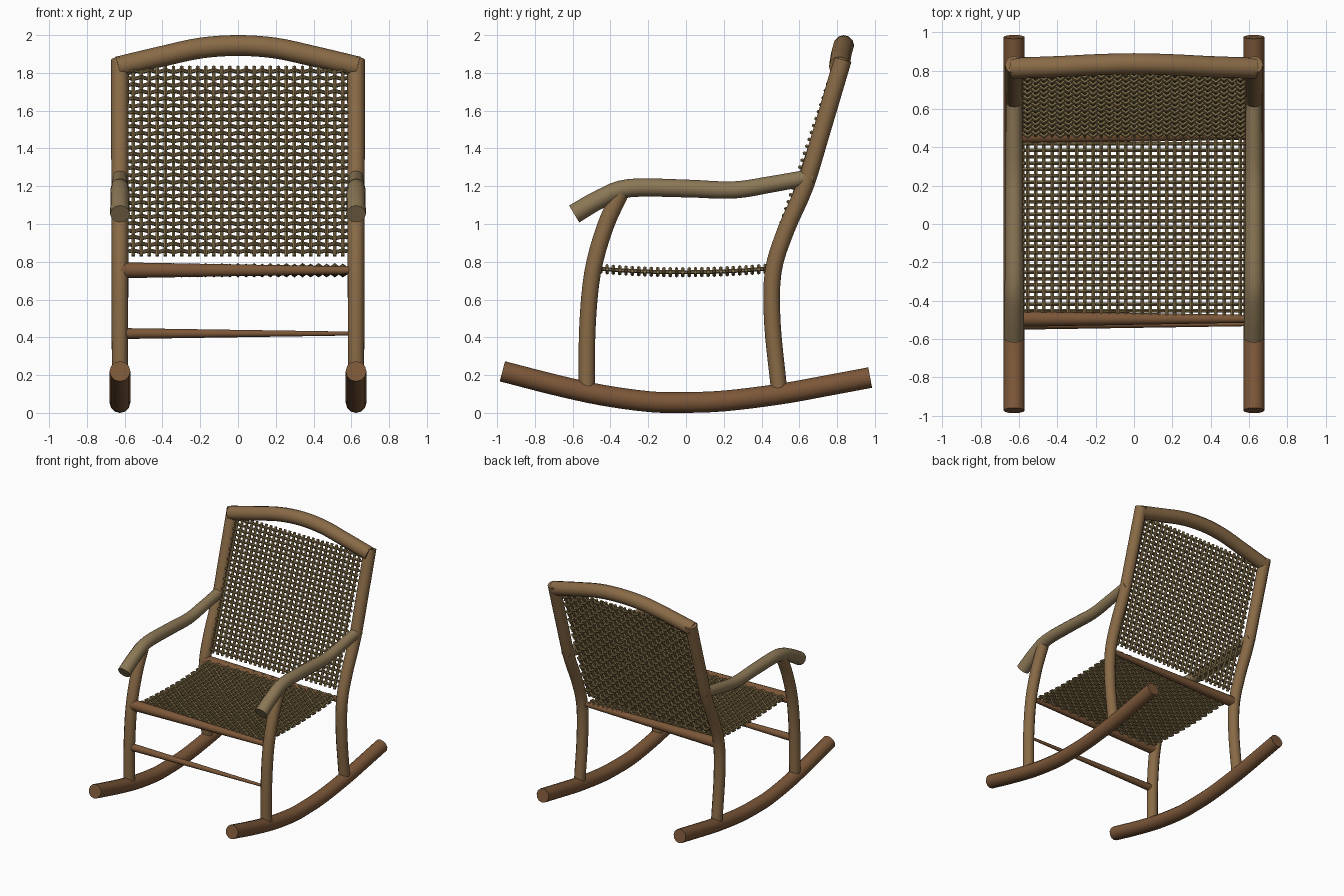
import bpy, bmesh, math
from mathutils import Vector

if "Cube" in bpy.data.objects:
    bpy.data.objects.remove(bpy.data.objects["Cube"])

X, Y = Vector((1, 0, 0)), Vector((0, 1, 0))


def material(name, rgb):
    m = bpy.data.materials.new(name)
    m.diffuse_color = (*rgb, 1)
    m.use_nodes = True
    m.node_tree.nodes["Principled BSDF"].inputs["Base Color"].default_value = m.diffuse_color
    return m


DARK = material("dark_wood", (0.20, 0.095, 0.040))
WOOD = material("wood", (0.25, 0.145, 0.062))
PALE = material("pale_wood", (0.26, 0.185, 0.092))
CANE = material("cane", (0.22, 0.155, 0.065))


def smooth_path(pts, steps=4):
    """Catmull-Rom curve through the points."""
    p = [Vector(q) for q in pts]
    p = [2 * p[0] - p[1]] + p + [2 * p[-1] - p[-2]]
    out = []
    for a, b, c, d in zip(p, p[1:], p[2:], p[3:]):
        for k in range(steps):
            t = k / steps
            out.append(0.5 * (2 * b + (c - a) * t + (2 * a - 5 * b + 4 * c - d) * t * t
                              + (3 * b - a - 3 * c + d) * t ** 3))
    return out + [p[-2]]


def tube(bm, pts, r0, r1, ref, sides):
    """Sweep a round section along pts, tapering from r0 to r1, with capped ends."""
    rings, n = [], len(pts)
    for i, p in enumerate(pts):
        t = (pts[min(i + 1, n - 1)] - pts[max(i - 1, 0)]).normalized()
        u = t.cross(ref).normalized()
        v = t.cross(u)
        r = r0 + (r1 - r0) * i / (n - 1)
        rings.append([bm.verts.new(p + r * (math.cos(a) * u + math.sin(a) * v))
                      for a in (2 * math.pi * k / sides for k in range(sides))])
    for a, b in zip(rings, rings[1:]):
        for k in range(sides):
            j = (k + 1) % sides
            bm.faces.new((a[k], a[j], b[j], b[k]))
    bm.faces.new(rings[0][::-1])
    bm.faces.new(rings[-1])


def finish(name, bm, mat):
    bmesh.ops.recalc_face_normals(bm, faces=bm.faces)
    me = bpy.data.meshes.new(name)
    bm.to_mesh(me)
    bm.free()
    me.materials.append(mat)
    ob = bpy.data.objects.new(name, me)
    bpy.context.collection.objects.link(ob)
    bpy.ops.object.select_all(action='DESELECT')
    ob.select_set(True)
    bpy.context.view_layer.objects.active = ob
    bpy.ops.object.shade_smooth_by_angle(angle=math.radians(50))


def pole(name, pts, r0, r1, ref, mat, sides=12):
    bm = bmesh.new()
    tube(bm, smooth_path(pts), r0, r1, ref, sides)
    finish(name, bm, mat)


# Side parts: (y, z) paths, repeated left and right
side_parts = [
    ("rocker", DARK, 0.055, 0.055, [(-0.972, 0.22), (-0.7, 0.15), (-0.45, 0.095), (-0.2, 0.06),
     (-0.03, 0.055), (0.2, 0.063), (0.5, 0.1), (0.75, 0.145), (0.975, 0.187)]),
    ("front_leg", WOOD, 0.043, 0.045, [(-0.525, 0.13), (-0.522, 0.45), (-0.495, 0.74),
     (-0.43, 0.98), (-0.345, 1.17)]),
    ("back_post", WOOD, 0.043, 0.047, [(0.492, 0.13), (0.457, 0.48), (0.462, 0.75),
     (0.53, 0.97), (0.63, 1.2), (0.715, 1.48), (0.83, 1.87)]),
    ("armrest", PALE, 0.052, 0.042, [(-0.592, 1.053), (-0.45, 1.135), (-0.3, 1.19), (0, 1.188),
     (0.25, 1.18), (0.45, 1.21), (0.67, 1.25)]),
]
for side, x in (("left", -0.625), ("right", 0.625)):
    for name, mat, r0, r1, path in side_parts:
        pole(f"{side}_{name}", [(x, y, z) for y, z in path], r0, r1, X, mat)

# Arched top rail
pole("top_rail", [(-0.635, 0.812, 1.832), (-0.4, 0.82, 1.888), (-0.2, 0.83, 1.931), (0, 0.835, 1.945),
     (0.2, 0.83, 1.931), (0.4, 0.82, 1.888), (0.635, 0.812, 1.832)], 0.055, 0.055, Y, WOOD)

# Tapered cross rails
for name, y, z, r0, r1 in (("front_seat_rail", -0.494, 0.755, 0.042, 0.02),
                           ("back_seat_rail", 0.46, 0.755, 0.042, 0.02),
                           ("front_stretcher", -0.522, 0.42, 0.029, 0.01)):
    pole(name, [(-0.62, y, z), (0, y, z), (0.62, y, z)], r0, r1, Y, DARK)


def woven_panel(name, start, end, sag, rows, cols=27, half=0.555, r=0.0105, wave=0.017):
    """Straight strands along the panel with cross strands weaving over and under."""
    a, b = Vector((0, *start)), Vector((0, *end))
    d = (b - a).normalized()
    normal = X.cross(d)

    def at(x, t, lift=0):
        return a.lerp(b, t) + X * x + normal * (lift - sag * (1 - (2 * t - 1) ** 2))

    bm = bmesh.new()
    pitch = 2 * half / (cols - 1)
    for c in range(cols):
        tube(bm, [at(-half + c * pitch, k / 10) for k in range(11)], r, r, X, 6)
    for i in range(rows):
        t = (i + 0.7) / (rows + 0.4)
        pts = [at(-half + k * pitch / 2, t, wave * math.cos(math.pi * (k / 2 + i)))
               for k in range(-1, 2 * cols)]
        tube(bm, pts, r, r, d, 6)
    finish(name, bm, CANE)


# Woven seat and back
woven_panel("woven_seat", (-0.475, 0.765), (0.475, 0.768), 0.022, 28)
woven_panel("woven_back", (0.463, 0.83), (0.80, 1.835), 0.0, 27)
